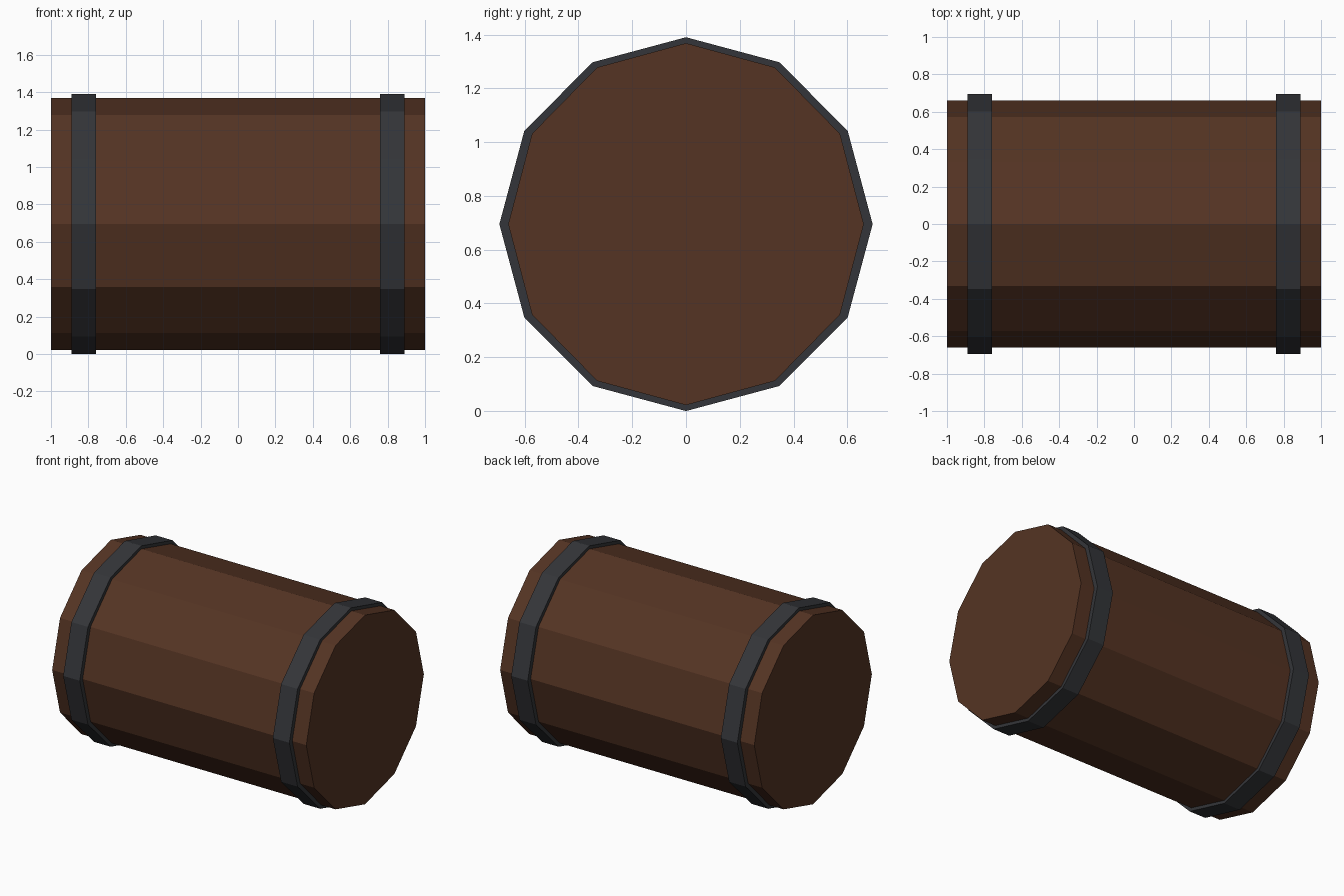
import bpy, bmesh, math

if "Cube" in bpy.data.objects:
    bpy.data.objects.remove(bpy.data.objects["Cube"])

SIDES = 12
CENTRE_Z = 0.695


def material(name, rgb):
    m = bpy.data.materials.new(name)
    m.diffuse_color = (*rgb, 1)
    m.use_nodes = True
    m.node_tree.nodes["Principled BSDF"].inputs["Base Color"].default_value = m.diffuse_color
    return m


def ring(bm, x, ry, rz):
    # Loop of vertices around the x axis, one corner pointing straight up
    angles = [2 * math.pi * i / SIDES for i in range(SIDES)]
    return [bm.verts.new((x, ry * math.cos(a), CENTRE_Z + rz * math.sin(a))) for a in angles]


def bridge(bm, a, b):
    for i in range(SIDES):
        j = (i + 1) % SIDES
        bm.faces.new((a[i], a[j], b[j], b[i]))


def finish(bm, name, mat):
    bmesh.ops.recalc_face_normals(bm, faces=bm.faces)
    mesh = bpy.data.meshes.new(name)
    bm.to_mesh(mesh)
    bm.free()
    mesh.materials.append(mat)
    obj = bpy.data.objects.new(name, mesh)
    bpy.context.collection.objects.link(obj)


wood = material("dark_wood", (0.09, 0.034, 0.017))
iron = material("dark_iron", (0.034, 0.036, 0.041))

# Barrel body: closed twelve-sided drum lying along x
bm = bmesh.new()
left, right = ring(bm, -1, 0.661, 0.673), ring(bm, 1, 0.661, 0.673)
bridge(bm, left, right)
bm.faces.new(left)
bm.faces.new(right)
finish(bm, "barrel_body", wood)

# Iron hoops: rectangular section, inner side sunk into the wood
for side, name in ((-1, "left_hoop"), (1, "right_hoop")):
    bm = bmesh.new()
    section = [(0.76, 0.64, 0.65), (0.76, 0.694, 0.695),
               (0.89, 0.694, 0.695), (0.89, 0.64, 0.65)]
    loops = [ring(bm, side * x, ry, rz) for x, ry, rz in section]
    for k in range(4):
        bridge(bm, loops[k], loops[(k + 1) % 4])
    finish(bm, name, iron)
